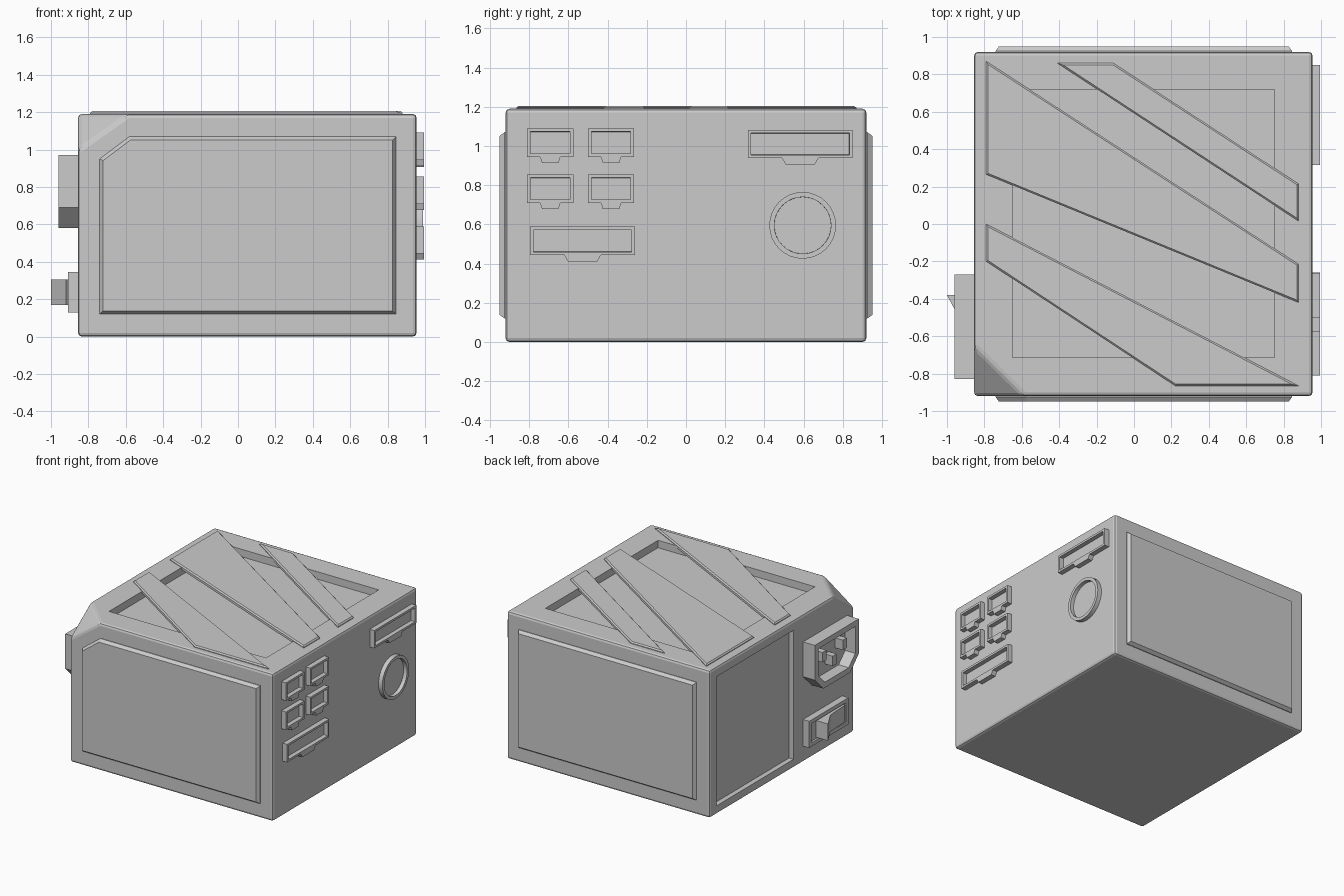
import bpy, bmesh, math
from mathutils import Vector

if "Cube" in bpy.data.objects:
    bpy.data.objects.remove(bpy.data.objects["Cube"])

MAP = {'x': lambda u, v, d: Vector((d, u, v)),
       'y': lambda u, v, d: Vector((u, d, v)),
       'z': lambda u, v, d: Vector((u, v, d))}


def finish(name, bm):
    bmesh.ops.recalc_face_normals(bm, faces=bm.faces)
    me = bpy.data.meshes.new(name)
    bm.to_mesh(me)
    bm.free()
    ob = bpy.data.objects.new(name, me)
    bpy.context.collection.objects.link(ob)
    return ob


def prism(name, axis, pts, d0, d1, steps=()):
    """Extrude a profile along axis from d0 to d1, then inset/offset the end face."""
    to3 = MAP[axis]
    bm = bmesh.new()
    base = bm.faces.new([bm.verts.new(to3(u, v, d0)) for u, v in pts])
    ends = [bm.verts.new(to3(u, v, d1)) for u, v in pts]
    top = bm.faces.new(ends)
    bv = list(base.verts)
    n = len(bv)
    for i in range(n):
        j = (i + 1) % n
        bm.faces.new((bv[i], bv[j], ends[j], ends[i]))
    bmesh.ops.recalc_face_normals(bm, faces=bm.faces)
    out = math.copysign(1, d1 - d0)
    for thick, off in steps:
        bmesh.ops.inset_region(bm, faces=[top], thickness=thick, use_even_offset=True)
        bmesh.ops.translate(bm, verts=list(top.verts), vec=to3(0, 0, off * out))
    return finish(name, bm)


def rect(u0, u1, v0, v1):
    return [(u0, v0), (u1, v0), (u1, v1), (u0, v1)]


# housing with one clipped top corner
bm = bmesh.new()
bmesh.ops.create_cube(bm, size=1)
for v in bm.verts:
    v.co = Vector((0.05 + v.co.x * 1.81, v.co.y * 1.84, 0.595 + v.co.z * 1.19))
a, b, c = Vector((-0.855, -0.655, 1.19)), Vector((-0.585, -0.92, 1.19)), Vector((-0.855, -0.92, 1.0))
no = (b - a).cross(c - a).normalized()
if no.dot(Vector((-1, -1, 1))) < 0:
    no = -no
bmesh.ops.bisect_plane(bm, geom=bm.verts[:] + bm.edges[:] + bm.faces[:],
                       plane_co=a, plane_no=no, clear_outer=True)
bmesh.ops.holes_fill(bm, edges=[e for e in bm.edges if e.is_boundary])
housing = finish("housing", bm)
bev = housing.modifiers.new("edges", 'BEVEL')
bev.width, bev.segments = 0.02, 2
bev.limit_method, bev.angle_limit = 'ANGLE', math.radians(30)

# recesses cut in the top and the left side
cutters = [prism("top_cutter", 'z', rect(-0.65, 0.75, -0.715, 0.72), 1.13, 1.4),
           prism("side_cutter", 'x', rect(-0.15, 0.83, 0.07, 1.11), -0.815, -1.2)]
for cut in cutters:
    cut.hide_render = True
    mod = housing.modifiers.new(cut.name, 'BOOLEAN')
    mod.object, mod.operation, mod.solver = cut, 'DIFFERENCE', 'EXACT'
bpy.context.view_layer.update()
dg = bpy.context.evaluated_depsgraph_get()
mesh = bpy.data.meshes.new_from_object(housing.evaluated_get(dg))
housing.modifiers.clear()
housing.data = mesh
for cut in cutters:
    bpy.data.objects.remove(cut)

# raised front and back panels
prism("front_panel", 'y', [(-0.74, 0.12), (0.845, 0.12), (0.845, 1.07), (-0.58, 1.07), (-0.74, 0.95)],
      -0.90, -0.925, [(0.018, 0.025)])
prism("back_panel", 'y', rect(-0.74, 0.845, 0.12, 1.07), 0.90, 0.925, [(0.018, 0.025)])

# diagonal slats across the top opening
slats = [[(-0.79, 0.87), (-0.79, 0.265), (0.88, -0.42), (0.88, -0.215)],
         [(-0.41, 0.86), (0.88, 0.015), (0.88, 0.215), (-0.11, 0.86)],
         [(-0.79, 0.0), (-0.79, -0.2), (0.22, -0.865), (0.88, -0.865)]]
for i, pts in enumerate(slats):
    prism(f"top_slat_{i + 1}", 'z', pts, 1.175, 1.195, [(0.009, 0.01)])


# output ports with latch tabs on the right side
def port(name, y0, y1, z0, z1, tab):
    prism(name, 'x', rect(y0, y1, z0, z1), 0.94, 0.995, [(0.017, 0), (0.0005, -0.035)])
    m = (y0 + y1) / 2
    prism(name + "_tab", 'x', [(m - tab, z0), (m - tab * 0.8, z0 - 0.032),
                               (m + tab * 0.8, z0 - 0.032), (m + tab, z0)], 0.94, 0.995)


for r, z in enumerate((0.945, 0.71)):
    for k, y in enumerate((-0.81, -0.5)):
        port(f"small_port_{r}{k}", y, y + 0.235, z, z + 0.145, 0.052)
port("wide_port_lower", -0.795, -0.26, 0.443, 0.588, 0.093)
port("wide_port_upper", 0.315, 0.85, 0.938, 1.082, 0.093)

# round cable outlet
ring = [(0.595 + 0.17 * math.cos(t * math.tau / 32), 0.595 + 0.17 * math.sin(t * math.tau / 32))
        for t in range(32)]
outlet = prism("cable_outlet", 'x', ring, 0.94, 0.99, [(0.025, 0), (0.0005, -0.03)])
bpy.context.view_layer.objects.active = outlet
outlet.select_set(True)
bpy.ops.object.shade_smooth_by_angle(angle=math.radians(30))

# mains inlet with three pins
prism("power_inlet", 'x', [(-0.83, 0.97), (-0.83, 0.69), (-0.72, 0.58), (-0.38, 0.58),
                           (-0.27, 0.69), (-0.27, 0.97)], -0.82, -0.96, [(0.045, 0), (0.0005, -0.09)])
for i, (y, z) in enumerate(((-0.42, 0.82), (-0.55, 0.74), (-0.68, 0.82))):
    prism(f"inlet_pin_{i + 1}", 'x', rect(y - 0.025, y + 0.025, z - 0.04, z + 0.04), -0.86, -0.94)

# rocker switch
prism("switch_base", 'x', rect(-0.77, -0.27, 0.13, 0.345), -0.83, -0.91, [(0.03, 0), (0.0005, -0.015)])
prism("switch_rocker", 'z', [(-0.88, -0.38), (-1.0, -0.38), (-0.925, -0.52), (-0.915, -0.72),
                             (-0.88, -0.72)], 0.17, 0.305)
